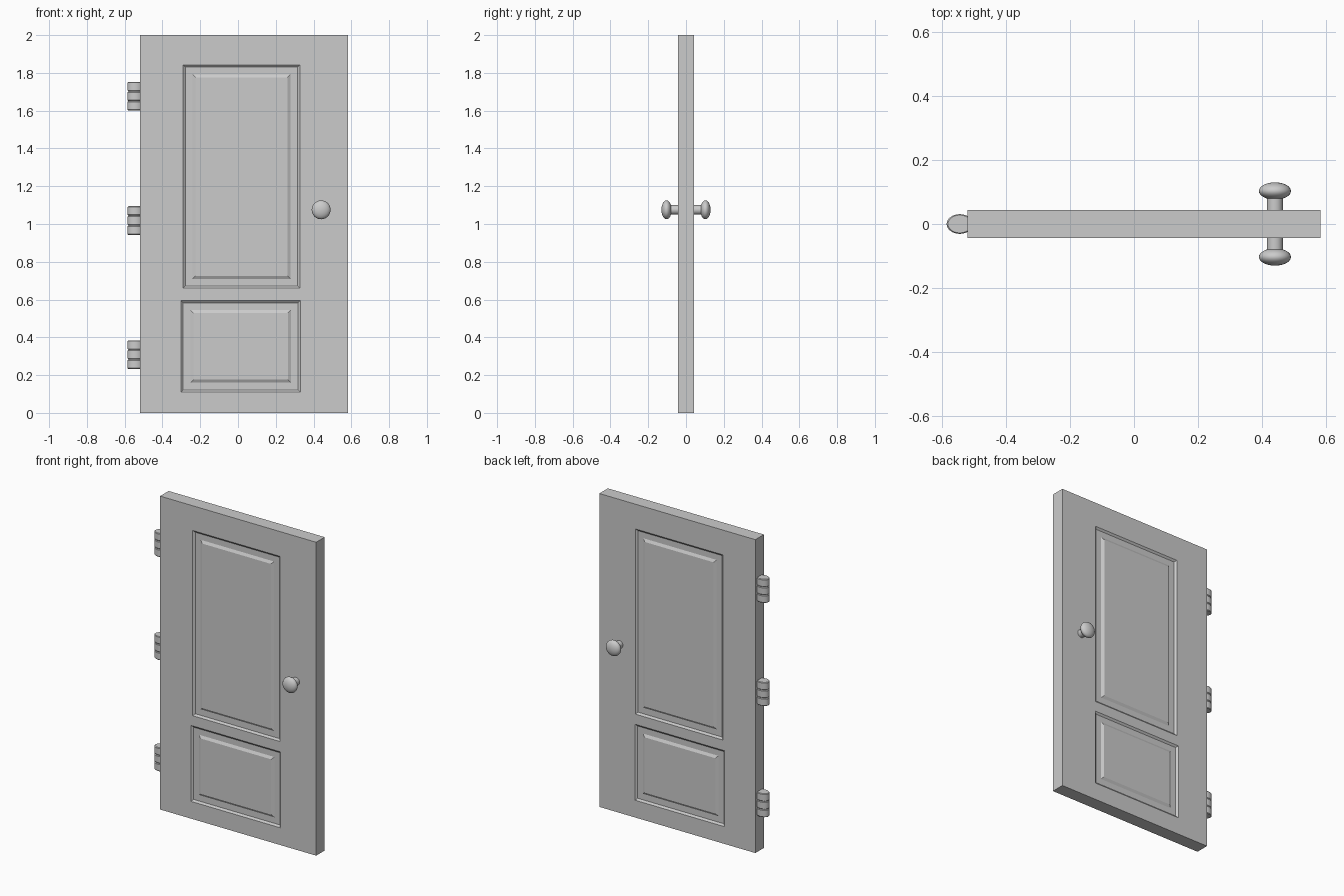
import bpy, bmesh, math

if "Cube" in bpy.data.objects:
    bpy.data.objects.remove(bpy.data.objects["Cube"])

HALF = 0.043            # half thickness of the slab
DEPTH = 0.01            # depth of the panel grooves


def finish(bm, name, smooth=False):
    bmesh.ops.recalc_face_normals(bm, faces=bm.faces)
    mesh = bpy.data.meshes.new(name)
    bm.to_mesh(mesh)
    bm.free()
    ob = bpy.data.objects.new(name, mesh)
    bpy.context.collection.objects.link(ob)
    if smooth:
        bpy.ops.object.select_all(action='DESELECT')
        ob.select_set(True)
        bpy.context.view_layer.objects.active = ob
        bpy.ops.object.shade_smooth_by_angle(angle=math.radians(35))
    return ob


def lathe(name, profile, centre, axis='Z', squash=1.0, segments=32):
    """Solid of revolution from (radius, height) points."""
    bm = bmesh.new()
    rings = []
    for r, h in profile:
        ring = []
        for k in range(segments):
            a = 2 * math.pi * k / segments
            u, v = r * math.cos(a), r * math.sin(a) * squash
            p = (u, v, h) if axis == 'Z' else (u, h, v)
            ring.append(bm.verts.new([c + d for c, d in zip(centre, p)]))
        rings.append(ring)
    for a, b in zip(rings, rings[1:]):
        for k in range(segments):
            n = (k + 1) % segments
            bm.faces.new((a[k], a[n], b[n], b[k]))
    bm.faces.new(rings[0])
    bm.faces.new(rings[-1])
    return finish(bm, name, True)


# Door slab: each face is a grid whose two panel cells carry nested mouldings
rows = [(0.0, -0.302, 0.33), (0.11, -0.302, 0.33), (0.595, -0.302, 0.33),
        (0.66, -0.29, 0.328), (1.842, -0.29, 0.328), (2.0, -0.29, 0.328)]
moulding = [(0.012, DEPTH), (0.05, DEPTH), (0.066, 0.001)]   # inset, depth
bm = bmesh.new()
rims = []
for side in (-1, 1):
    grid = [[bm.verts.new((x, side * HALF, z)) for x in (-0.52, x0, x1, 0.582)]
            for z, x0, x1 in rows]
    for j in range(5):
        for i in range(3):
            cell = [grid[j][i], grid[j][i + 1], grid[j + 1][i + 1], grid[j + 1][i]]
            if i == 1 and j in (1, 3):
                corners = [v.co.copy() for v in cell]
                signs = [(1, 1), (-1, 1), (-1, -1), (1, -1)]
                for inset, depth in moulding:
                    ring = [bm.verts.new((c.x + sx * inset, side * (HALF - depth),
                                          c.z + sz * inset))
                            for c, (sx, sz) in zip(corners, signs)]
                    for k in range(4):
                        n = (k + 1) % 4
                        bm.faces.new((cell[k], cell[n], ring[n], ring[k]))
                    cell = ring
            bm.faces.new(cell)
    rims.append(grid[0] + [r[3] for r in grid[1:]] + grid[-1][2::-1]
                + [r[0] for r in grid[-2:0:-1]])
# Slab edges
for k in range(len(rims[0])):
    n = (k + 1) % len(rims[0])
    bm.faces.new((rims[0][k], rims[0][n], rims[1][n], rims[1][k]))
finish(bm, "door_slab")

# Hinges: three barrels of three knuckles separated by narrow grooves
knuckle = 0.051
hinge_profile = []
for k in range(3):
    z = k * knuckle
    hinge_profile += [(0.037, z + 0.001), (0.041, z + 0.005),
                      (0.041, z + 0.046), (0.037, z + 0.050)]
for name, z in (("bottom", 0.232), ("middle", 0.942), ("top", 1.6)):
    lathe(name + "_hinge", hinge_profile, (-0.544, 0, z), squash=0.75)

# Knobs: stem flowing into a flattened ball, one on each side
for name, side in (("front", -1), ("back", 1)):
    profile = [(0.025, side * 0.035), (0.025, side * 0.085)]
    lathe(name + "_knob_stem", profile, (0.44, 0, 1.075), axis='Y')
    ball = [(max(0.0005, 0.05 * math.sin(math.pi * t / 16)),
             side * (0.103 - 0.027 * math.cos(math.pi * t / 16)))
            for t in range(17)]
    lathe(name + "_knob", ball, (0.44, 0, 1.075), axis='Y')
